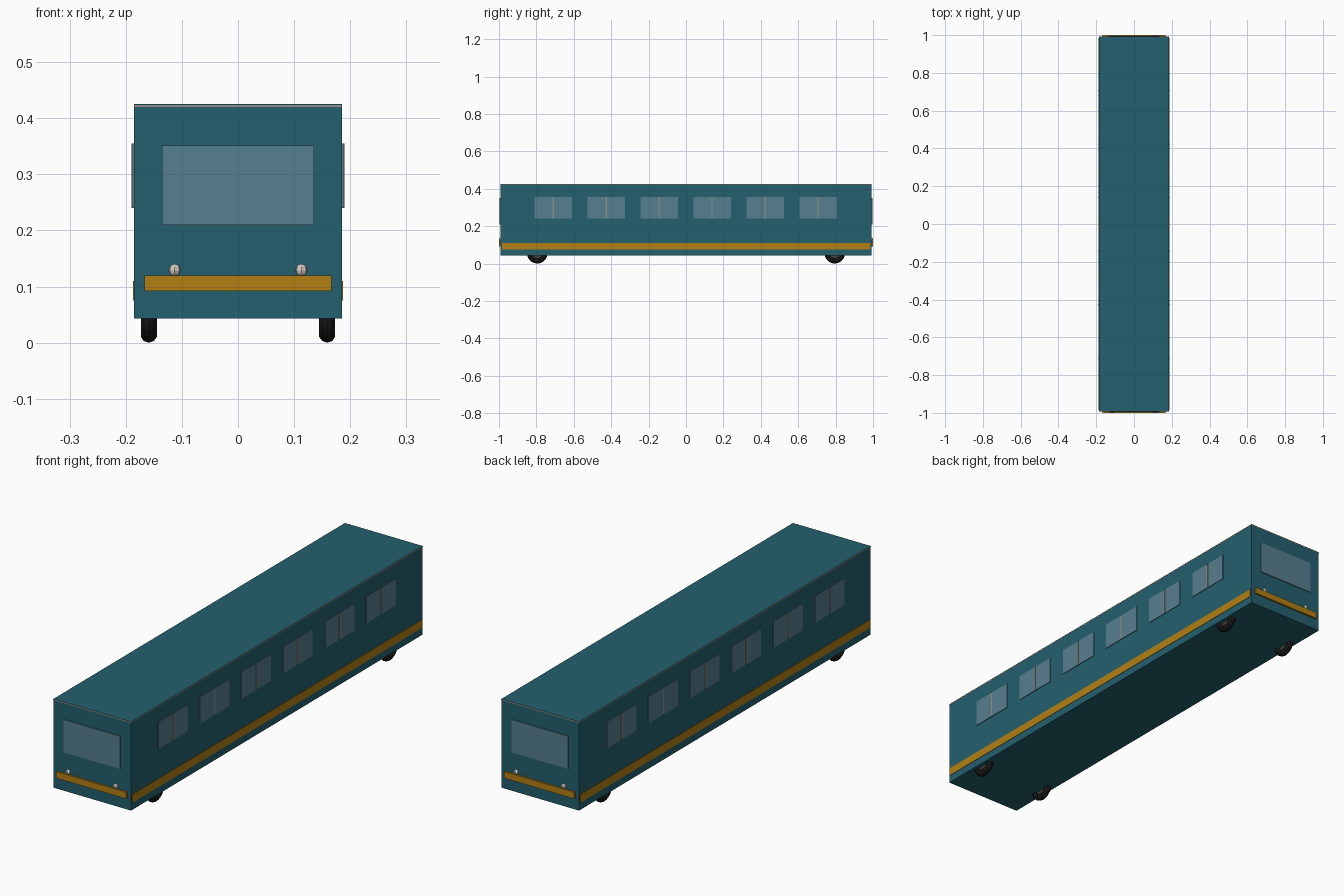
import bpy, math

if "Cube" in bpy.data.objects:
    bpy.data.objects.remove(bpy.data.objects["Cube"])


def mat(name, r, g, b):
    lin = lambda c: ((c / 255 + 0.055) / 1.055) ** 2.4 if c > 10 else c / 255 / 12.92
    m = bpy.data.materials.new(name)
    m.diffuse_color = (lin(r), lin(g), lin(b), 1)
    m.use_nodes = True
    m.node_tree.nodes["Principled BSDF"].inputs["Base Color"].default_value = m.diffuse_color
    return m


TEAL = mat("teal_paint", 35, 96, 110)
ORANGE = mat("orange_paint", 178, 128, 20)
GLASS = mat("glass", 86, 127, 142)
TRIM = mat("trim_grey", 150, 146, 138)
RUBBER = mat("rubber", 28, 28, 29)
HUB = mat("hub_metal", 70, 66, 62)
LAMP = mat("lamp", 205, 200, 190)


def finish(name, material):
    ob = bpy.context.object
    ob.name = name
    ob.data.materials.append(material)
    return ob


def box(name, x, y, z, material):
    """Box from (min, max) ranges on each axis."""
    bpy.ops.mesh.primitive_cube_add(size=1, location=[sum(r) / 2 for r in (x, y, z)])
    ob = bpy.context.object
    ob.scale = [abs(r[1] - r[0]) for r in (x, y, z)]
    bpy.ops.object.transform_apply(location=False, rotation=False, scale=True)
    return finish(name, material)


# Body shell and thin roof rim
box("body", (-0.185, 0.185), (-0.992, 0.992), (0.043, 0.425), TEAL)
box("roof_rim", (-0.1855, 0.1855), (-0.9925, 0.9925), (0.42, 0.424), TRIM)

for s, side in ((-1, "left"), (1, "right")):
    # Side stripe
    box(f"{side}_stripe", (s * 0.18, s * 0.187), (-0.985, 0.985), (0.075, 0.11), ORANGE)
    # Side windows with a centre divider
    for i in range(6):
        y = -0.71 + i * 0.2833
        box(f"{side}_window_{i + 1}", (s * 0.18, s * 0.188), (y - 0.1, y + 0.1), (0.24, 0.355), GLASS)
        box(f"{side}_window_divider_{i + 1}", (s * 0.18, s * 0.19), (y - 0.003, y + 0.003),
            (0.24, 0.355), TRIM)
    # Wheels: rounded tyre plus hub
    for y, end in ((-0.795, "front"), (0.795, "rear")):
        loc, rot = (s * 0.159, y, 0.055), (0, math.pi / 2, 0)
        bpy.ops.mesh.primitive_torus_add(major_radius=0.04, minor_radius=0.015, major_segments=20,
                                         minor_segments=10, location=loc, rotation=rot)
        finish(f"{end}_{side}_tyre", RUBBER)
        bpy.ops.mesh.primitive_cylinder_add(vertices=16, radius=0.032, depth=0.014,
                                            location=loc, rotation=rot)
        finish(f"{end}_{side}_hub", HUB)

# Identical front and rear ends
for s, end in ((-1, "front"), (1, "rear")):
    box(f"{end}_windscreen", (-0.135, 0.135), (s * 0.985, s * 0.996), (0.21, 0.351), GLASS)
    box(f"{end}_bumper", (-0.167, 0.167), (s * 0.985, s * 1.0), (0.092, 0.12), ORANGE)
    for x, side in ((-0.113, "left"), (0.113, "right")):
        bpy.ops.mesh.primitive_uv_sphere_add(segments=8, ring_count=6, radius=0.012,
                                             location=(x, s * 0.988, 0.129))
        finish(f"{end}_{side}_lamp", LAMP)
